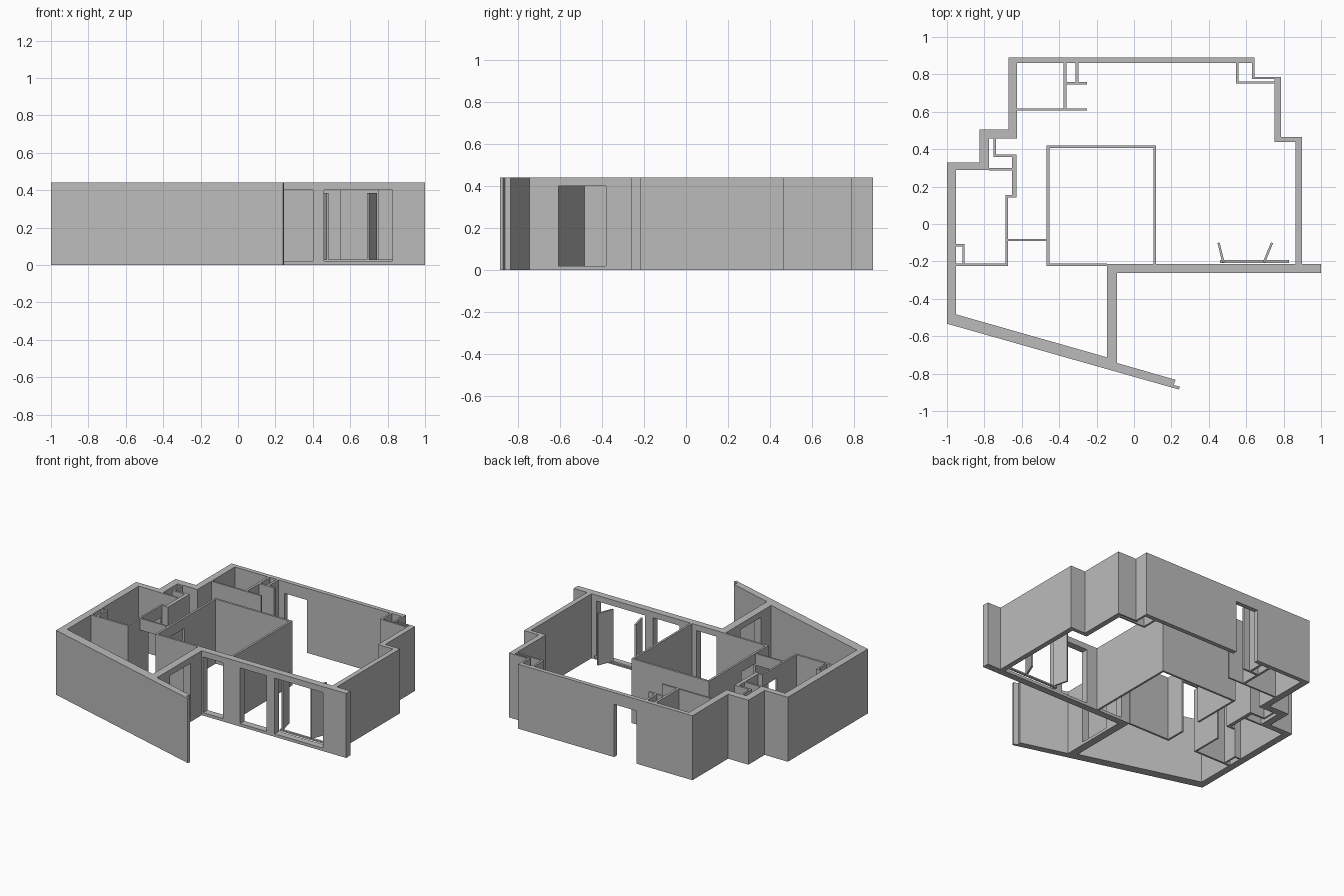
import bpy, bmesh, math

if "Cube" in bpy.data.objects:
    bpy.data.objects.remove(bpy.data.objects["Cube"])

H = 0.44      # wall height
T = 0.014     # partition thickness

plaster = bpy.data.materials.new("grey_plaster")
plaster.diffuse_color = (0.5, 0.5, 0.5, 1)
plaster.use_nodes = True
plaster.node_tree.nodes["Principled BSDF"].inputs["Base Color"].default_value = plaster.diffuse_color


def prism(name, loops, z0, z1):
    """Extrude an outline (plus optional hole loops) from z0 to z1."""
    bm = bmesh.new()
    for pts in loops:
        vs = [bm.verts.new((x, y, z0)) for x, y in pts]
        for i, v in enumerate(vs):
            bm.edges.new((v, vs[(i + 1) % len(vs)]))
    bmesh.ops.triangle_fill(bm, use_beauty=True, edges=bm.edges[:])
    bmesh.ops.dissolve_limit(bm, angle_limit=0.001, verts=bm.verts[:], edges=bm.edges[:])
    ext = bmesh.ops.extrude_face_region(bm, geom=bm.faces[:])
    top = [g for g in ext["geom"] if isinstance(g, bmesh.types.BMVert)]
    bmesh.ops.translate(bm, vec=(0, 0, z1 - z0), verts=top)
    bmesh.ops.recalc_face_normals(bm, faces=bm.faces[:])
    me = bpy.data.meshes.new(name)
    bm.to_mesh(me)
    bm.free()
    me.materials.append(plaster)
    ob = bpy.data.objects.new(name, me)
    bpy.context.collection.objects.link(ob)
    return ob


def box(name, x0, x1, y0, y1, z0=0.0, z1=H):
    return prism(name, [[(x0, y0), (x1, y0), (x1, y1), (x0, y1)]], z0, z1)


def panel(name, a, b, t, z0, z1):
    """Upright slab of thickness t between two plan points."""
    dx, dy = b[0] - a[0], b[1] - a[1]
    k = t / 2 / math.hypot(dx, dy)
    nx, ny = -dy * k, dx * k
    return prism(name, [[(a[0] + nx, a[1] + ny), (a[0] - nx, a[1] - ny),
                         (b[0] - nx, b[1] - ny), (b[0] + nx, b[1] + ny)]], z0, z1)


def cut(target, name, *dims):
    c = box(name, *dims)
    c.hide_render = True
    c.hide_set(True)
    m = target.modifiers.new(name, 'BOOLEAN')
    m.operation, m.solver, m.object = 'DIFFERENCE', 'EXACT', c


# Thick structural walls: outer outline with the inside as a hole
outer = [(1, -0.262), (1, -0.215), (0.898, -0.215), (0.898, 0.465), (0.786, 0.465),
         (0.786, 0.787), (0.645, 0.787), (0.645, 0.89), (-0.672, 0.89), (-0.672, 0.505),
         (-0.825, 0.505), (-0.825, 0.33), (-1, 0.33), (-1, -0.533), (0.24, -0.885),
         (0.245, -0.87), (0.213, -0.86), (0.222, -0.833), (-0.091, -0.743), (-0.091, -0.262)]
inner = [(0.864, -0.215), (0.864, 0.438), (0.75, 0.438), (0.75, 0.775), (0.632, 0.775),
         (0.632, 0.86), (-0.626, 0.86), (-0.626, 0.457), (-0.775, 0.457), (-0.775, 0.289),
         (-0.952, 0.289), (-0.952, -0.483), (-0.144, -0.713), (-0.144, -0.215)]
shell = prism("structural_walls", [outer, inner], 0, H)
for i, (x0, x1) in enumerate([(-0.08, 0.07), (0.2, 0.4), (0.46, 0.825)]):
    cut(shell, f"front_opening_cutter_{i}", x0, x1, -0.3, -0.18, 0.02, 0.4)
cut(shell, "side_opening_cutter", -0.18, -0.06, -0.605, -0.38, 0.02, 0.4)
cut(shell, "entrance_cutter", -0.25, -0.08, 0.8, 0.95, -0.1, 0.36)

# Central room
box("central_room_back", -0.467, 0.118, 0.406, 0.42)
box("central_room_right", 0.104, 0.118, -0.215, 0.406)
box("central_room_front", -0.467, -0.144, -0.225, -0.211)
left = box("central_room_left", -0.467, -0.453, -0.211, 0.406)
cut(left, "central_door_cutter", -0.5, -0.42, -0.08, 0.07, -0.1, 0.37)
box("corridor_lintel", -0.68, -0.467, -0.092, -0.08, 0.36)

# Left room partitions
box("left_room_front", -0.952, -0.674, -0.225, -0.211)
side = box("left_room_side", -0.686, -0.674, -0.211, 0.155)
cut(side, "left_door_cutter", -0.72, -0.64, 0.0, 0.14, -0.1, 0.36)
box("left_room_step", -0.674, -0.627, 0.141, 0.155)
box("left_room_end", -0.652, -0.627, 0.155, 0.372)
box("left_duct_front", -0.775, -0.652, 0.287, 0.3)
box("left_duct_back", -0.75, -0.652, 0.358, 0.372)
box("left_duct_side", -0.75, -0.738, 0.372, 0.457)
box("corner_duct_side", -0.918, -0.906, -0.211, -0.108)
box("corner_duct_back", -0.952, -0.918, -0.12, -0.108)

# Back left room and entrance closet
box("back_room_front", -0.626, -0.25, 0.606, 0.618)
box("back_room_side", -0.378, -0.362, 0.618, 0.86)
box("closet_front", -0.362, -0.25, 0.746, 0.76)
box("closet_side", -0.312, -0.296, 0.76, 0.86)

# Back right duct
box("right_duct_side", 0.546, 0.56, 0.75, 0.86)
box("right_duct_front", 0.56, 0.75, 0.75, 0.762)

# Balcony door: threshold and two leaves standing open
box("balcony_threshold", 0.46, 0.83, -0.208, -0.192, 0.02, 0.03)
panel("balcony_leaf_left", (0.478, -0.205), (0.452, -0.1), 0.012, 0.03, 0.385)
panel("balcony_leaf_right", (0.695, -0.205), (0.738, -0.1), 0.012, 0.03, 0.385)
